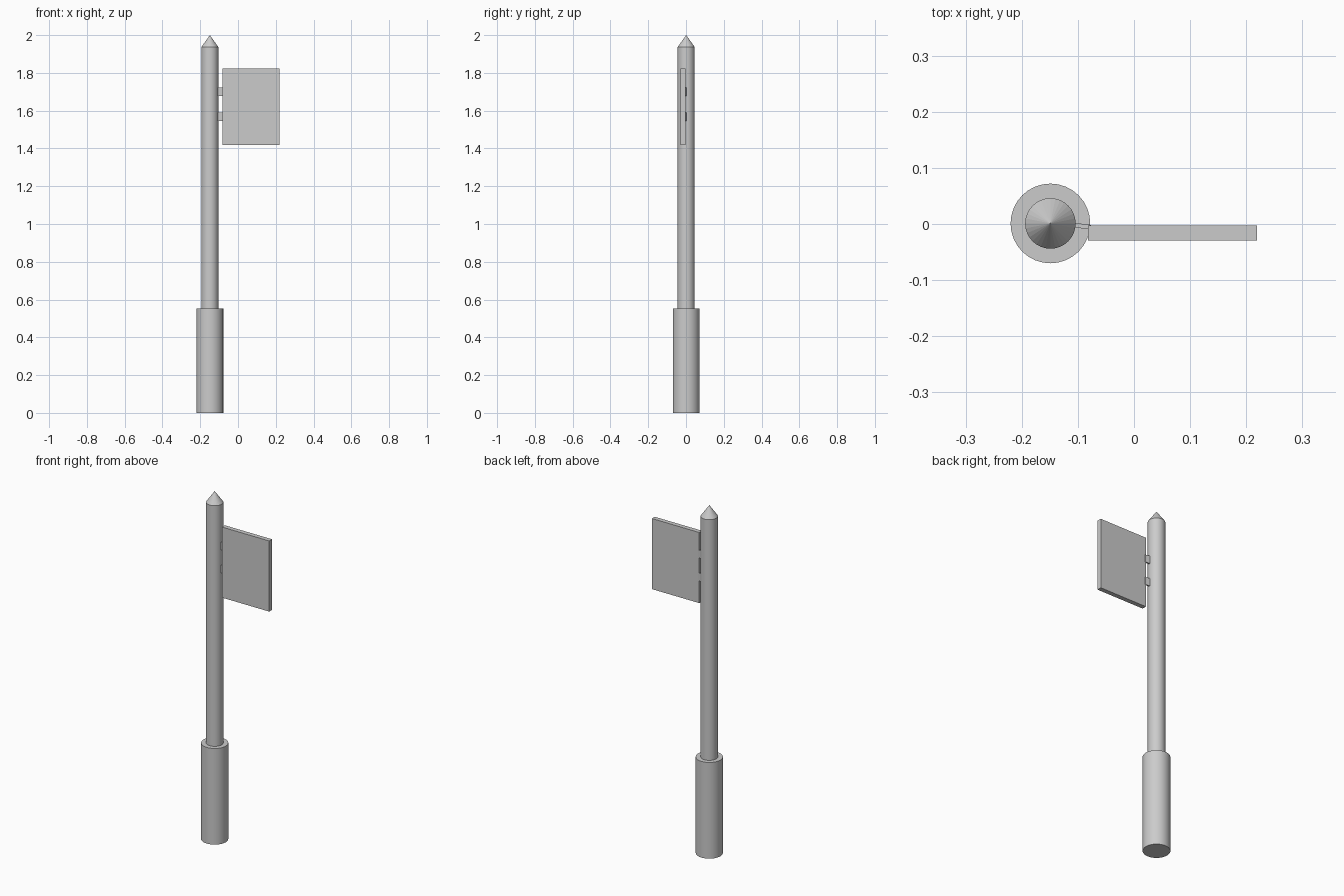
import bpy
import bmesh
import math
from mathutils import Matrix

if "Cube" in bpy.data.objects:
    bpy.data.objects.remove(bpy.data.objects["Cube"])

grey = bpy.data.materials.new("plain grey")
grey.diffuse_color = (0.6, 0.6, 0.6, 1.0)
grey.use_nodes = True
grey.node_tree.nodes["Principled BSDF"].inputs["Base Color"].default_value = grey.diffuse_color

POST_X, POST_Y = -0.149, 0.001


def finish(name, bm, smooth):
    mesh = bpy.data.meshes.new(name)
    bm.to_mesh(mesh)
    bm.free()
    mesh.materials.append(grey)
    obj = bpy.data.objects.new(name, mesh)
    bpy.context.collection.objects.link(obj)
    if smooth:
        bpy.ops.object.select_all(action='DESELECT')
        obj.select_set(True)
        bpy.context.view_layer.objects.active = obj
        bpy.ops.object.shade_smooth_by_angle(angle=math.radians(30))
    return obj


def round_part(name, r_low, r_top, z0, z1, smooth=True):
    bm = bmesh.new()
    place = Matrix.Translation((POST_X, POST_Y, (z0 + z1) / 2))
    bmesh.ops.create_cone(bm, cap_ends=True, segments=32, radius1=r_low,
                          radius2=r_top, depth=z1 - z0, matrix=place)
    return finish(name, bm, smooth)


def box(name, x0, x1, y0, y1, z0, z1, turn=0.0):
    bm = bmesh.new()
    place = (Matrix.Translation(((x0 + x1) / 2, (y0 + y1) / 2, (z0 + z1) / 2))
             @ Matrix.Rotation(turn, 4, 'Z')
             @ Matrix.Diagonal((x1 - x0, y1 - y0, z1 - z0, 1)))
    bmesh.ops.create_cube(bm, size=1, matrix=place)
    return finish(name, bm, False)


# Thick sleeve at the ground, slim pole, pointed cap
round_part("base_sleeve", 0.071, 0.071, 0.0, 0.553)
round_part("pole", 0.045, 0.045, 0.54, 1.937)
round_part("pointed_cap", 0.045, 0.0, 1.937, 2.0, smooth=False)

# Flat sign panel
box("sign_panel", -0.082, 0.219, -0.029, -0.003, 1.417, 1.823)

# Two small tabs joining the panel to the pole, slightly turned
for label, z in (("upper", 1.70), ("lower", 1.568)):
    box(label + "_bracket", -0.112, -0.077, -0.0075, 0.0005, z - 0.022, z + 0.022,
        turn=math.radians(-7))
